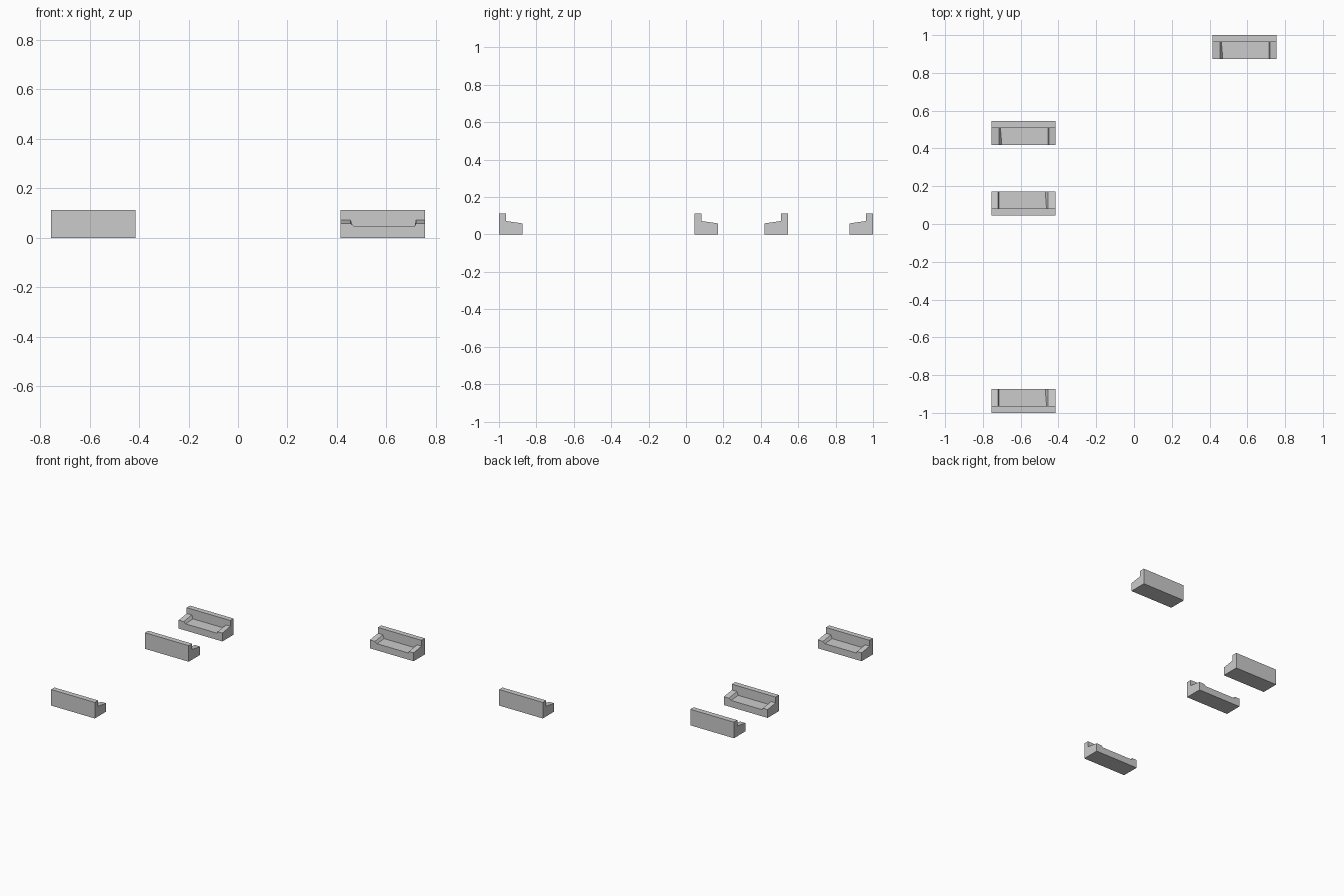
import bpy, bmesh
from math import pi
from mathutils import Matrix

if "Cube" in bpy.data.objects:
    bpy.data.objects.remove(bpy.data.objects["Cube"])

W, D, H = 0.17, 0.063, 0.113      # half width, half depth, height
SEAM, SEAT = 0.026, 0.047         # front of backrest, seat height


def section(bm, y, arm_z, left_foot):
    """Seat cross-section: two arms with sloped inner sides and a low seat."""
    pts = [(-W, arm_z), (-0.131, arm_z), (left_foot, SEAT),
           (0.129, SEAT), (0.134, arm_z), (W, arm_z)]
    return [bm.verts.new((x, y, z)) for x, z in pts]


def sofa_mesh():
    bm = bmesh.new()
    front = section(bm, -D, 0.059, -0.115)
    rear = section(bm, SEAM, 0.072, -0.122)

    def pair(y, z):
        return [bm.verts.new((x, y, z)) for x in (-W, W)]

    ff, bf = pair(-D, 0), pair(D, 0)          # floor corners
    tf, tb = pair(SEAM, H), pair(D, H)        # backrest top corners

    # arms and seat surface
    for i in range(5):
        bm.faces.new((front[i], front[i + 1], rear[i + 1], rear[i]))
    # front, backrest front, backrest top, rear, underside
    bm.faces.new([ff[0]] + [ff[1]] + front[::-1])
    bm.faces.new(rear + [tf[1], tf[0]])
    bm.faces.new((tf[0], tf[1], tb[1], tb[0]))
    bm.faces.new((bf[0], bf[1], tb[1], tb[0]))
    bm.faces.new((ff[0], ff[1], bf[1], bf[0]))
    # L-shaped sides
    for s, k in ((0, 0), (1, 5)):
        bm.faces.new((ff[s], front[k], rear[k], tf[s], tb[s], bf[s]))
    bmesh.ops.recalc_face_normals(bm, faces=bm.faces[:])
    me = bpy.data.meshes.new("sofa")
    bm.to_mesh(me)
    bm.free()
    return me


# four sofas: two face the front, two are turned around
mesh = sofa_mesh()
for name, x, y, turn in (("sofa_far_right", 0.585, 0.937, 0),
                         ("sofa_left_back", -0.585, 0.482, 0),
                         ("sofa_left_middle", -0.585, 0.108, pi),
                         ("sofa_left_front", -0.585, -0.937, pi)):
    ob = bpy.data.objects.new(name, mesh)
    ob.matrix_world = Matrix.Translation((x, y, 0)) @ Matrix.Rotation(turn, 4, 'Z')
    bpy.context.collection.objects.link(ob)
